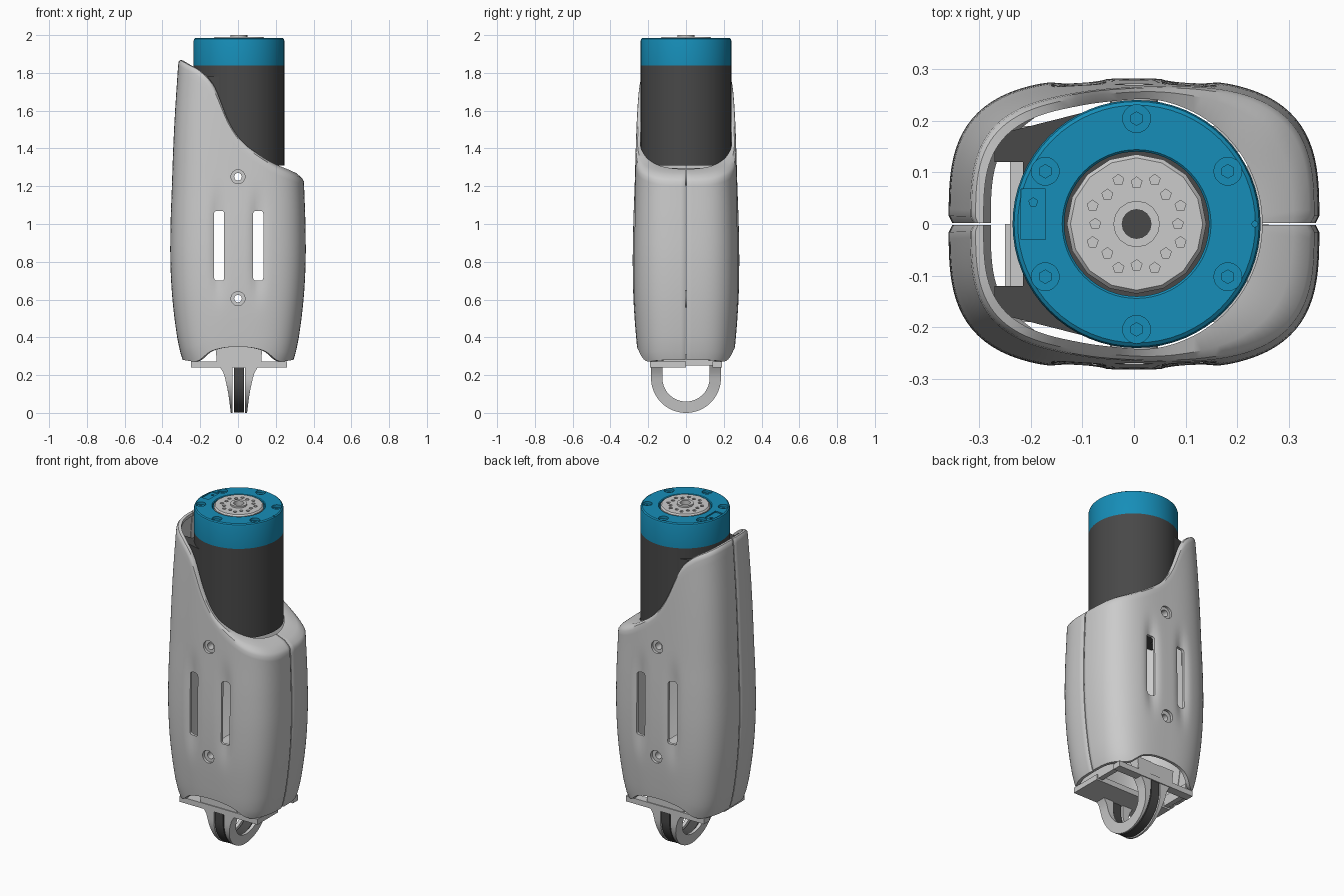
import bpy, bmesh, math
from mathutils import Matrix, Vector

if "Cube" in bpy.data.objects:
    bpy.data.objects.remove(bpy.data.objects["Cube"])

CX = 0.005  # axis of the motor and foot


def material(name, rgb):
    m = bpy.data.materials.new(name)
    m.diffuse_color = (*rgb, 1)
    m.use_nodes = True
    m.node_tree.nodes["Principled BSDF"].inputs["Base Color"].default_value = m.diffuse_color
    return m


BLUE = material("blue", (0.008, 0.27, 0.48))
DARK = material("dark", (0.065, 0.065, 0.065))


def spline(pts, x):
    """Smooth interpolation through (x, value) points."""
    n = len(pts)
    x = min(max(x, pts[0][0]), pts[-1][0])
    i = next((k for k in range(n - 1) if x <= pts[k + 1][0]), n - 2)

    def slope(k):
        a, b = pts[max(k - 1, 0)], pts[min(k + 1, n - 1)]
        return (b[1] - a[1]) / (b[0] - a[0])
    (x0, y0), (x1, y1) = pts[i], pts[i + 1]
    h = x1 - x0
    t = (x - x0) / h
    return ((2*t**3 - 3*t*t + 1) * y0 + (t**3 - 2*t*t + t) * h * slope(i)
            + (3*t*t - 2*t**3) * y1 + (t**3 - t*t) * h * slope(i + 1))


def add(name, bm, mat=None, cutters=(), mirror=False):
    bmesh.ops.recalc_face_normals(bm, faces=bm.faces)
    me = bpy.data.meshes.new(name)
    bm.to_mesh(me)
    bm.free()
    if mat:
        me.materials.append(mat)
    ob = bpy.data.objects.new(name, me)
    bpy.context.collection.objects.link(ob)
    for c in cutters:
        mod = ob.modifiers.new("cut", 'BOOLEAN')
        mod.operation, mod.solver, mod.object = 'DIFFERENCE', 'EXACT', c
    if mirror:
        ob.modifiers.new("mirror", 'MIRROR').use_axis = (False, True, False)
    if ob.modifiers:
        dg = bpy.context.evaluated_depsgraph_get()
        ob.data = bpy.data.meshes.new_from_object(ob.evaluated_get(dg))
        ob.modifiers.clear()
    for c in cutters:
        bpy.data.objects.remove(c)
    bpy.ops.object.select_all(action='DESELECT')
    ob.select_set(True)
    bpy.context.view_layer.objects.active = ob
    bpy.ops.object.shade_smooth_by_angle(angle=math.radians(35))
    return ob


def cutter(bm):
    ob = add("cutter", bm)
    ob.hide_render = True
    return ob


def box(bm, x0, x1, y0, y1, z0, z1):
    m = Matrix.Translation(((x0+x1)/2, (y0+y1)/2, (z0+z1)/2)) @ Matrix.Diagonal((x1-x0, y1-y0, z1-z0, 1))
    return bmesh.ops.create_cube(bm, size=1, matrix=m)["verts"]


def cyl(bm, r, depth, at, along_y=False, segs=24):
    m = Matrix.Translation(at)
    if along_y:
        m = m @ Matrix.Rotation(math.pi / 2, 4, 'X')
    bmesh.ops.create_cone(bm, cap_ends=True, segments=segs, radius1=r, radius2=r, depth=depth, matrix=m)


def lathe(bm, prof, segs, m):
    """Revolve a closed (radius, height) loop."""
    rings = [[bm.verts.new(m @ Vector((r * math.cos(2*math.pi*k/segs), r * math.sin(2*math.pi*k/segs), z)))
              for r, z in prof] for k in range(segs)]
    n = len(prof)
    for k in range(segs):
        a, b = rings[k], rings[(k + 1) % segs]
        for j in range(n):
            bm.faces.new((a[j], a[(j+1) % n], b[(j+1) % n], b[j]))


def strip(bm, sections):
    """Skin a run of closed sections and cap the two ends with quads."""
    vs = [[bm.verts.new(p) for p in s] for s in sections]
    n = len(vs[0])
    for a, b in zip(vs, vs[1:]):
        for j in range(n):
            bm.faces.new((a[j], a[(j+1) % n], b[(j+1) % n], b[j]))
    for s in (vs[0], vs[-1]):
        for k in range(n // 2 - 1):
            bm.faces.new((s[k], s[k+1], s[n-2-k], s[n-1-k]))


# Shell: half lofted from rounded-rectangle sections with wavy rims, then mirrored
HALF_X = [(.26, .285), (.3, .3), (.4, .322), (.6, .347), (.8, .358), (1, .357), (1.2, .35), (1.4, .343), (1.6, .333), (1.87, .315)]
HALF_Y = [(.26, .238), (.3, .25), (.4, .262), (.6, .276), (.8, .28), (1, .277), (1.2, .27), (1.4, .264), (1.6, .257), (1.87, .245)]
TOP = [(-.34, 1.87), (-.3, 1.85), (-.22, 1.81), (-.14, 1.73), (-.05, 1.54), (.02, 1.44), (.1, 1.375), (.2, 1.315), (.3, 1.275), (.34, 1.255)]
BOTTOM = [(-.34, .28), (-.25, .275), (-.15, .33), (0, .35), (.15, .33), (.25, .275), (.34, .28)]
WALL, SEGS, ROWS, N = .016, 64, 40, 3.2


def wall_point(phi, z, inset):
    c, s = math.cos(phi), math.sin(phi)
    r = (abs(c)**N + abs(s)**N) ** (-1 / N)
    x = (spline(HALF_X, z) - inset) * r * c
    y = (spline(HALF_Y, z) - inset) * r * s
    # shallow dents around the slots
    y += .02 * math.exp(-((abs(x) - .105) / .032)**2 - ((z - .885) / .25)**4) * min(1, -y / .1)
    return Vector((x, min(y, 0) - .002, z))


def shell_section(i):
    phi = math.pi + math.pi * i / SEGS
    c, s = math.cos(phi), math.sin(phi)
    xn = .34 * c * (abs(c)**N + abs(s)**N) ** (-1 / N)
    top, bot = spline(TOP, xn), spline(BOTTOM, xn)
    groove = .007 if i in (0, SEGS) else 0

    def column(zt, inset):
        return [wall_point(phi, bot + (zt - bot) * k / ROWS, inset) for k in range(ROWS + 1)]
    outer, inner = column(top - .03, groove), column(top - .045, WALL)
    # lip closes in on the motor at the right, stays a thin rim at the left
    o = outer[-1]
    w = min(max((xn + .1) / .2, 0), 1)
    w = w * w * (3 - 2 * w)
    ang = math.atan2(o.y, o.x - CX)
    circle = Vector((CX + .243 * math.cos(ang), min(.243 * math.sin(ang), -.002), 0))
    tip = wall_point(phi, top, .024).lerp(circle, w)
    tip.z = spline(TOP, tip.x) - .004 if xn > 0 else top - .004

    def lip(base, t, z):
        p = base.lerp(tip, t)
        return Vector((p.x, p.y, z))
    mid = top + (tip.z - top) * .4
    upper = [lip(o, .1, top - .012), lip(o, .4, mid), tip]
    lower = [tip - Vector((0, 0, .018)), lip(inner[-1], .5, mid - .024), lip(inner[-1], .15, top - .034)]
    return outer + upper + lower + inner[::-1]


HOLES = (1.25, .605)
bm = bmesh.new()
for x in (-.1, .107):
    v = box(bm, x - .027, x + .027, -.4, .1, .7, 1.07)
    edges = {e for q in v for e in q.link_edges if abs(e.verts[0].co.y - e.verts[1].co.y) > .1}
    bmesh.ops.bevel(bm, geom=list(edges), offset=.015, segments=3, affect='EDGES', profile=.5)
for z in HOLES:
    cyl(bm, .037, .5, (0, -.3, z), True)
slots = cutter(bm)
bm = bmesh.new()
strip(bm, [shell_section(i) for i in range(SEGS + 1)])
add("outer_shell", bm, cutters=[slots], mirror=True)

# Hollow screw posts joining the two halves
bm = bmesh.new()
for z in HOLES:
    m = Matrix.Translation((0, 0, z)) @ Matrix.Rotation(math.pi / 2, 4, 'X')
    lathe(bm, [(.02, -.256), (.046, -.256), (.046, .256), (.02, .256)], 24, m)
add("screw_posts", bm)

# Motor body with notched housing at its side
bm = bmesh.new()
cyl(bm, .24, .53, (CX, 0, 1.575), segs=64)
add("motor_body", bm, DARK)
bm = bmesh.new()
half = [(-.05, -.228), (-.27, -.172), (-.27, -.12), (-.215, -.12)]
f = bm.faces.new([bm.verts.new((x, y, 1.31)) for x, y in half + [(x, -y) for x, y in half[::-1]]])
ext = bmesh.ops.extrude_face_region(bm, geom=[f])["geom"]
bmesh.ops.translate(bm, verts=[g for g in ext if isinstance(g, bmesh.types.BMVert)], vec=(0, 0, .47))
add("motor_side_housing", bm, DARK)

# Blue end cap with counterbored screws and a recessed panel
wide, narrow = bmesh.new(), bmesh.new()
for k in range(6):
    a = math.radians(30 + 60 * k)
    x, y = CX + .204 * math.cos(a), .204 * math.sin(a)
    cyl(wide, .027, .1, (x, y, 2.02), segs=20)
    cyl(narrow, .013, .2, (x, y, 2.03), segs=6)
box(wide, -.219, -.171, -.03, .068, 1.978, 2.05)
cyl(narrow, .009, .1, (-.195, .042, 2.01), segs=5)
cyl(narrow, .006, .1, (.234, 0, 2.02), segs=8)
axis = Matrix.Translation((CX, 0, 0))
bm = bmesh.new()
lathe(bm, [(.14, 1.84), (.24, 1.84), (.24, 1.97), (.237, 1.98), (.23, 1.985), (.144, 1.985), (.14, 1.981)], 64, axis)
add("motor_cap", bm, BLUE, [cutter(wide), cutter(narrow)])

# Output flange with bolt circle and raised hub
holes = bmesh.new()
for k in range(16):
    a, r = math.pi * k / 8, (.08, .092)[k % 2]
    cyl(holes, .011, .1, (CX + r * math.cos(a), r * math.sin(a), 2.0), segs=5)
bm = bmesh.new()
lathe(bm, [(.028, 1.83), (.135, 1.83), (.135, 1.982), (.128, 1.99), (.045, 1.99), (.045, 2.0), (.028, 2.0)], 16, axis)
add("output_flange", bm, None, [cutter(holes)])

# U-shaped foot loop: two tapering cheeks with a dark pad between
FLARE = [(0, .043), (.1, .056), (.15, .066), (.22, .085), (.26, .112), (.35, .125)]
ZC = .185


def u_loop(bm, r0, r1, top, xin, xout):
    steps = 32
    rows = [((-1, 0), top - ZC)] + [((-math.cos(math.pi*k/steps), -math.sin(math.pi*k/steps)), 0)
                                    for k in range(steps + 1)] + [((1, 0), top - ZC)]
    # extra stations on the straight legs follow the flare
    legs = [top - ZC - (top - ZC) * k / 6 for k in range(1, 6)]
    rows = rows[:1] + [((-1, 0), h) for h in legs] + rows[1:-1] + [((1, 0), h) for h in legs[::-1]] + rows[-1:]
    secs = []
    for (dy, dz), h in rows:
        sec = []
        for side, r in ((0, r0), (1, r0), (1, r1), (0, r1)):
            z = ZC + h + r * dz
            sec.append((CX + (xout(z) if side else xin), r * dy, z))
        secs.append(sec)
    strip(bm, secs)


bm = bmesh.new()
for s in (-1, 1):
    u_loop(bm, .125, .185, .35, s * .033, lambda z: s * spline(FLARE, z))
for s in (-1, 1):
    box(bm, CX - .12, CX + .12, *sorted((s * .127, s * .184)), .268, .348)
add("foot_loop", bm)
bm = bmesh.new()
u_loop(bm, .132, .183, .268, -.026, lambda z: .026)
add("foot_pad", bm, DARK)

# Base plates holding the foot loop inside the shell
bm = bmesh.new()
box(bm, -.25, .26, -.19, 0, .24, .272)
box(bm, -.25, .26, .14, .19, .24, .272)
for x in (-.24, .22):
    box(bm, x, x + .03, -.18, .18, .25, .31)
add("base_plates", bm)
